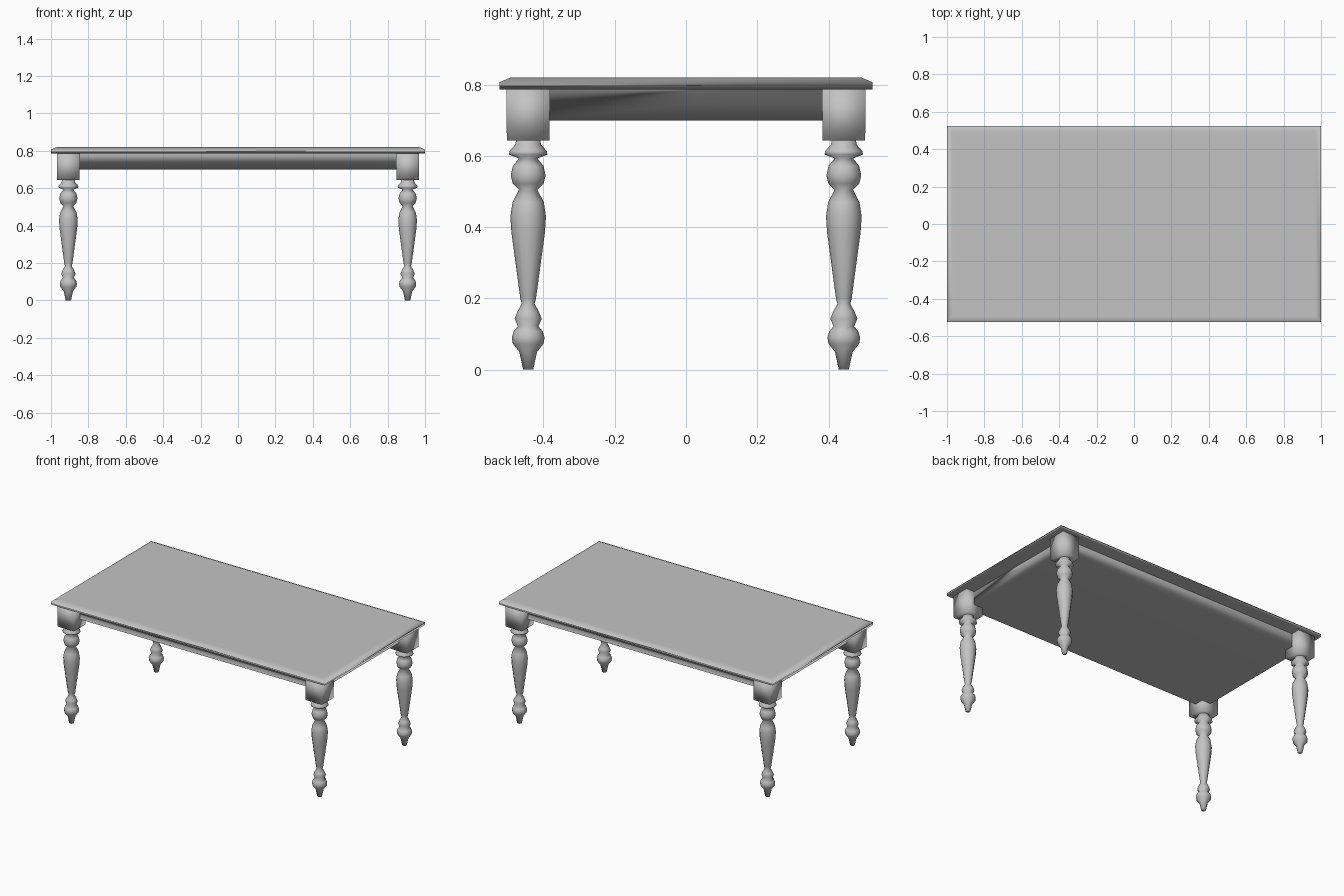
import bpy, bmesh, math

cube = bpy.data.objects.get("Cube")
if cube:
    bpy.data.objects.remove(cube, do_unlink=True)

grey = bpy.data.materials.new("plain_grey")
grey.use_nodes = True
colour = (0.55, 0.55, 0.55, 1)
grey.diffuse_color = colour
grey.node_tree.nodes["Principled BSDF"].inputs["Base Color"].default_value = colour


def finish(name, bm):
    """Turn a bmesh into a smooth, coloured object."""
    bmesh.ops.recalc_face_normals(bm, faces=bm.faces[:])
    for face in bm.faces:
        face.smooth = True
    mesh = bpy.data.meshes.new(name)
    bm.to_mesh(mesh)
    bm.free()
    mesh.materials.append(grey)
    obj = bpy.data.objects.new(name, mesh)
    bpy.context.collection.objects.link(obj)
    return obj


def loft(bm, rings, cap_bottom=True, cap_top=True):
    """Bridge equal rings of points, bottom to top."""
    loops = [[bm.verts.new(p) for p in ring] for ring in rings]
    for low, high in zip(loops, loops[1:]):
        n = len(low)
        for i in range(n):
            j = (i + 1) % n
            bm.faces.new((low[i], low[j], high[j], high[i]))
    if cap_bottom:
        bm.faces.new(loops[0][::-1])
    if cap_top:
        bm.faces.new(loops[-1])


def rectangle(hx, hy, z, cx=0, cy=0):
    return [(cx + sx * hx, cy + sy * hy, z)
            for sx, sy in ((-1, -1), (1, -1), (1, 1), (-1, 1))]


def circle(r, z, cx, cy, sides=12):
    return [(cx + r * math.cos(math.tau * i / sides),
             cy + r * math.sin(math.tau * i / sides), z) for i in range(sides)]


# Table top with a sloped upper rim
bm = bmesh.new()
loft(bm, [rectangle(1, 0.523, 0.787), rectangle(1, 0.523, 0.807),
          rectangle(0.97, 0.493, 0.82)])
top = finish("table_top", bm)
top.modifiers.new("face_weighted", "WEIGHTED_NORMAL").weight = 90

# Closed apron under the top
bm = bmesh.new()
loft(bm, [rectangle(0.91, 0.443, 0.70), rectangle(0.91, 0.443, 0.79)], cap_top=False)
apron = finish("apron", bm)
apron.modifiers.new("face_weighted", "WEIGHTED_NORMAL").weight = 60

# Turned leg profile: radius, height
PROFILE = [(0.014, 0), (0.025, 0.05), (0.043, 0.073), (0.046, 0.09),
           (0.041, 0.107), (0.029, 0.122), (0.038, 0.143), (0.03, 0.163),
           (0.018, 0.185), (0.022, 0.2), (0.047, 0.385), (0.05, 0.43),
           (0.044, 0.47), (0.026, 0.505), (0.043, 0.522), (0.049, 0.545),
           (0.043, 0.572), (0.026, 0.593), (0.054, 0.604), (0.052, 0.614),
           (0.036, 0.632), (0.034, 0.645)]

# Four legs, each with a square block on top
for side, sx in (("left", 1), ("right", -1)):
    for end, sy in (("front", -1), ("back", 1)):
        cx, cy = sx * 0.907, sy * 0.443
        bm = bmesh.new()
        loft(bm, [circle(r, z, cx, cy) for r, z in PROFILE])
        finish(f"{end}_{side}_leg", bm)
        bm = bmesh.new()
        loft(bm, [rectangle(0.06, 0.06, 0.643, cx, cy),
                  rectangle(0.062, 0.061, 0.79, cx, cy)])
        finish(f"{end}_{side}_leg_block", bm)
